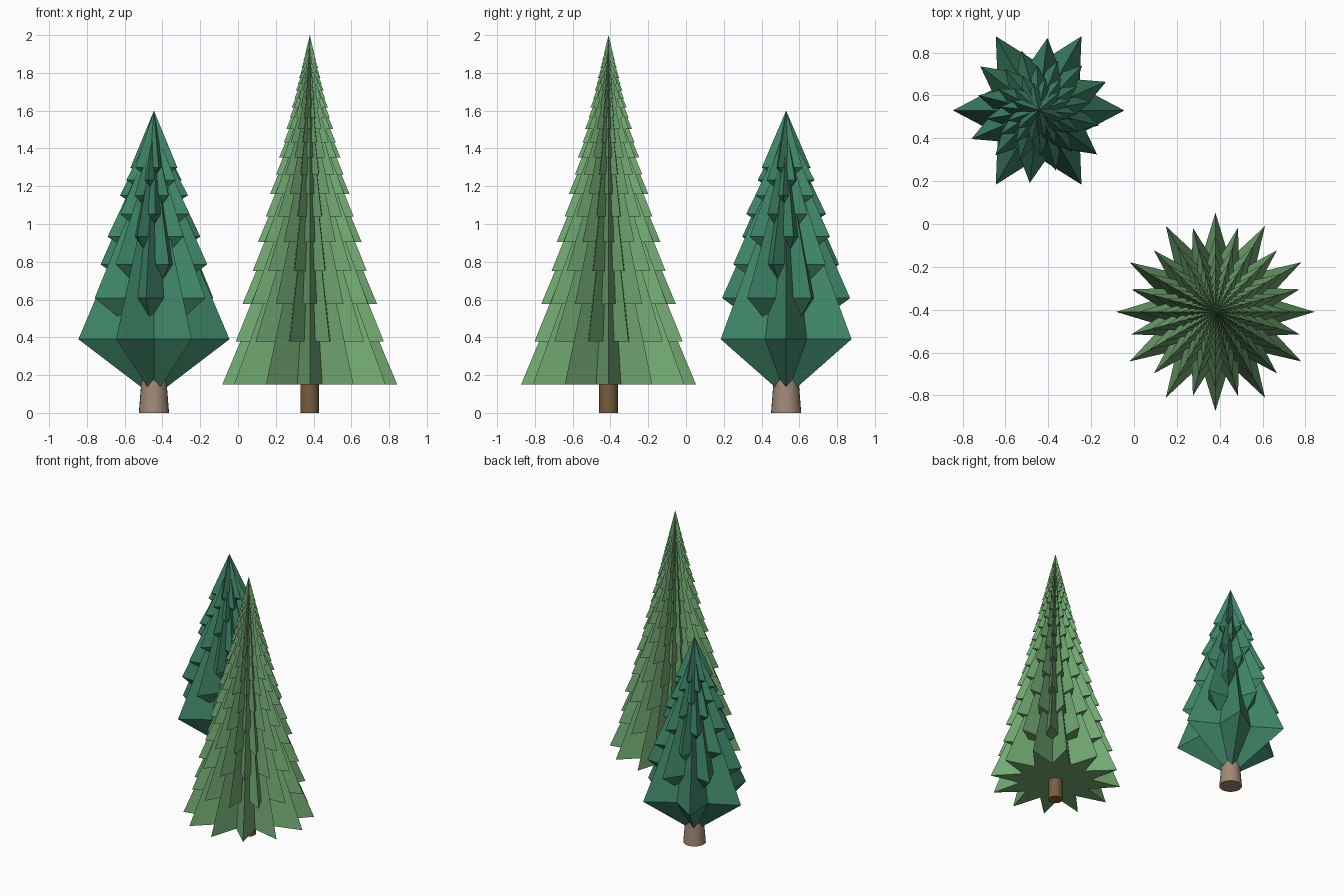
import bpy, bmesh
from math import sin, cos, pi, radians

if "Cube" in bpy.data.objects:
    bpy.data.objects.remove(bpy.data.objects["Cube"])


def paint(ob, name, rgb):
    mat = bpy.data.materials.new(name)
    mat.diffuse_color = (*rgb, 1)
    mat.use_nodes = True
    mat.node_tree.nodes["Principled BSDF"].inputs["Base Color"].default_value = mat.diffuse_color
    ob.data.materials.append(mat)


def star_tier(bm, x, y, z, radius, points, turn, rise, drop):
    """Star-shaped ring joined to a peak above and a centre point below."""
    ring = []
    for i in range(points * 2):
        r = radius if i % 2 == 0 else radius * 0.55
        a = turn + pi * i / points
        ring.append(bm.verts.new((x + r * cos(a), y + r * sin(a), z)))
    top = bm.verts.new((x, y, z + rise))
    low = bm.verts.new((x, y, z - drop))
    for i, v in enumerate(ring):
        w = ring[(i + 1) % len(ring)]
        bm.faces.new((v, w, top))
        bm.faces.new((w, v, low))


def foliage(name, x, y, height, base_z, radius, points, turn, tiers,
            shrink_z, shrink_r, peak, drop, rgb):
    """Stack of tiers shrinking towards the tree top."""
    bm = bmesh.new()
    for n in range(tiers):
        h = (height - base_z) * shrink_z ** n
        rise = h if n == tiers - 1 else h * peak
        star_tier(bm, x, y, height - h, radius * shrink_r ** n, points,
                  radians(turn) * n, rise, drop * shrink_z ** n)
    me = bpy.data.meshes.new(name)
    bm.to_mesh(me)
    bm.free()
    ob = bpy.data.objects.new(name, me)
    bpy.context.collection.objects.link(ob)
    paint(ob, name + "_green", rgb)


def trunk(name, x, y, r1, r2, height, rgb):
    bpy.ops.mesh.primitive_cone_add(vertices=24, radius1=r1, radius2=r2,
                                    depth=height, location=(x, y, height / 2))
    ob = bpy.context.object
    ob.name = name
    bpy.ops.object.shade_smooth_by_angle(angle=radians(40))
    paint(ob, name + "_bark", rgb)


# Tall light tree: flat-bottomed twelve-pointed tiers
foliage("tall_tree_foliage", 0.38, -0.41, 2.0, 0.15, 0.463, 12, 15, 24,
        0.877, 0.877, 0.6, 0.0, (0.17, 0.40, 0.17))
trunk("tall_tree_trunk", 0.38, -0.41, 0.05, 0.05, 0.25, (0.19, 0.11, 0.045))

# Short dark tree: six-pointed tiers tapering below as well
foliage("short_tree_foliage", -0.445, 0.53, 1.6, 0.39, 0.40, 6, 23, 8,
        0.82, 0.853, 0.78, 0.305, (0.05, 0.24, 0.14))
trunk("short_tree_trunk", -0.445, 0.53, 0.08, 0.06, 0.25, (0.35, 0.25, 0.18))
